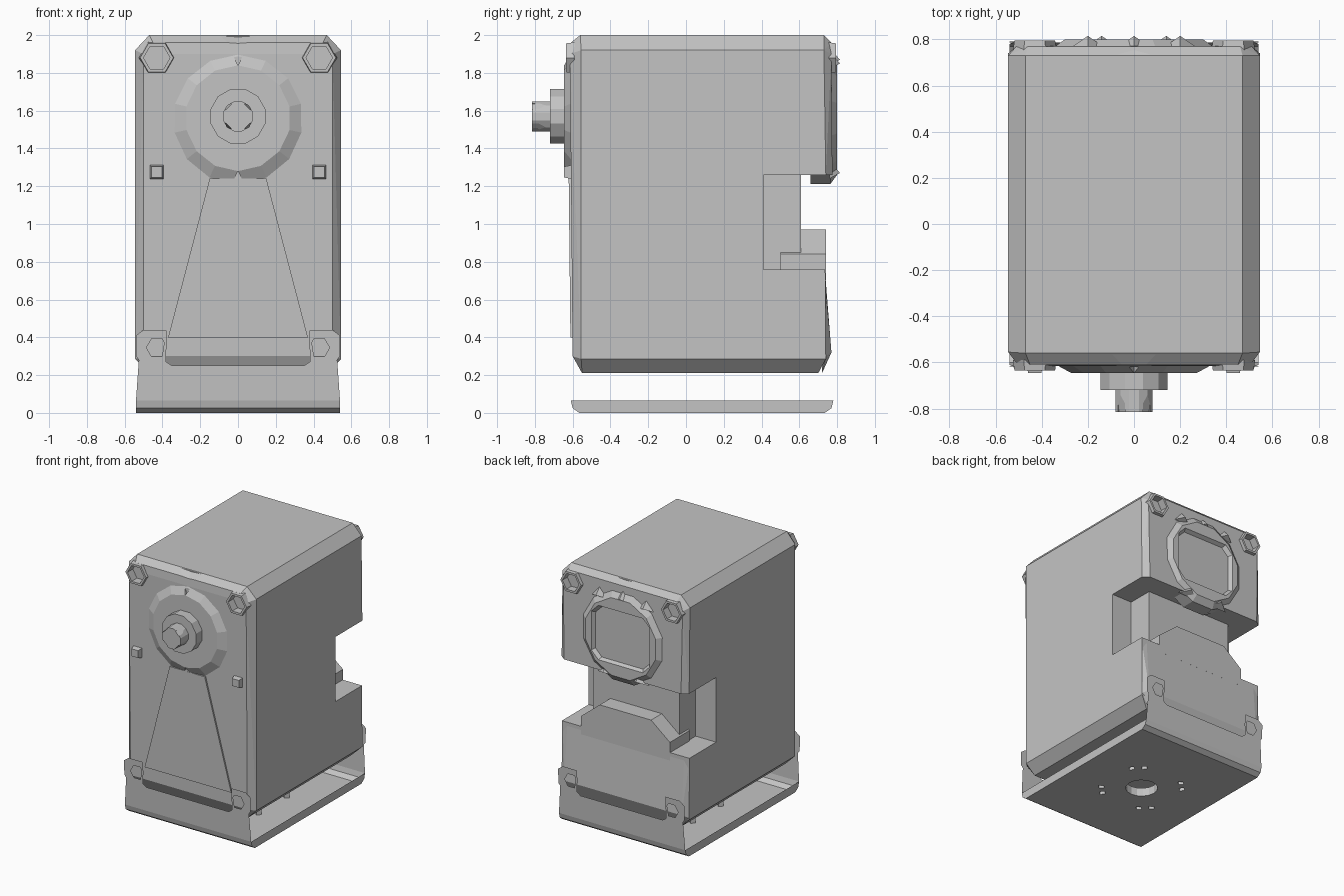
import bpy, bmesh
from math import cos, sin, pi, radians
from mathutils import Vector

old = bpy.data.objects.get("Cube")
if old:
    bpy.data.objects.remove(old, do_unlink=True)

grey = bpy.data.materials.new("light_grey")
grey.use_nodes = True
colour = (0.55, 0.55, 0.55, 1)
grey.diffuse_color = colour
grey.node_tree.nodes["Principled BSDF"].inputs["Base Color"].default_value = colour


def finish(name, bm):
    mesh = bpy.data.meshes.new(name)
    bm.to_mesh(mesh)
    bm.free()
    mesh.materials.append(grey)
    ob = bpy.data.objects.new(name, mesh)
    bpy.context.collection.objects.link(ob)
    return ob


def hull(name, points):
    """Solid convex part around the given points."""
    bm = bmesh.new()
    for p in points:
        bm.verts.new(p)
    res = bmesh.ops.convex_hull(bm, input=bm.verts)
    loose = [v for v in bm.verts if not v.link_faces]
    bmesh.ops.delete(bm, geom=loose, context='VERTS')
    bmesh.ops.dissolve_limit(bm, angle_limit=radians(1), verts=bm.verts, edges=bm.edges)
    bmesh.ops.recalc_face_normals(bm, faces=bm.faces)
    return finish(name, bm)


def both(points):
    """Mirror points across x = 0."""
    return [(s * x, y, z) for s in (-1, 1) for x, y, z in points]


def box(name, w, y0, y1, z0, z1):
    return hull(name, both([(w, y, z) for y in (y0, y1) for z in (z0, z1)]))


def ring(cx, cz, r, y, n, turn=0):
    return [(cx + r * cos(2 * pi * (i + turn) / n), y,
             cz + r * sin(2 * pi * (i + turn) / n)) for i in range(n)]


def disc(name, cx, cz, r0, y0, r1, y1, n, turn=0.5):
    """Tapered disc lying along y."""
    return hull(name, ring(cx, cz, r0, y0, n, turn) + ring(cx, cz, r1, y1, n, turn))


def cut(ob, cutters):
    """Subtract the cutters, bake the result and drop the cutters."""
    for c in cutters:
        c.hide_render = True
        m = ob.modifiers.new("cut", 'BOOLEAN')
        m.object, m.operation, m.solver = c, 'DIFFERENCE', 'EXACT'
    bpy.context.view_layer.update()
    dg = bpy.context.evaluated_depsgraph_get()
    mesh = bpy.data.meshes.new_from_object(ob.evaluated_get(dg))
    ob.modifiers.clear()
    ob.data = mesh
    for c in cutters:
        bpy.data.objects.remove(c, do_unlink=True)


SCREW_X, SCREW_Z, AXIS_Z = 0.43, 1.88, 1.56

# Main housing with chamfered edges and a bulged front cover
housing = hull("housing", both([
    (0.47, -0.56, 2), (0.47, 0.73, 2), (0.545, -0.555, 1.92), (0.545, 0.73, 1.92),
    (0.545, -0.555, 0.285), (0.545, 0.74, 0.285), (0.47, -0.55, 0.21), (0.47, 0.70, 0.21),
    (0.45, -0.61, 1.96), (0.50, -0.615, 1.90), (0.50, -0.60, 0.30)]))
cutters = [
    box("rear_notch_cutter", 0.7, 0.41, 1, 0.76, 1.26),
    hull("top_dip_cutter", both([(0.47, -0.565, 2.02), (0.47, -0.7, 2.02)])
         + [(0, -0.565, 1.99), (0, -0.7, 1.89)])]
cutters += [disc("screw_cutter", s * SCREW_X, SCREW_Z, 0.07, -0.8, 0.07, -0.57, 6, 0)
            for s in (-1, 1)]
cut(housing, cutters)

# Middle of the rear notch
box("notch_core", 0.37, 0.35, 0.61, 0.70, 1.30)
hull("notch_step", both([(x, y, z) for y in (0.5, 0.74)
                         for x, z in ((0.38, 0.7), (0.38, 0.84), (0.22, 0.97))]))

# Rear covers above and below the notch
upper = hull("rear_upper_cover", both([
    (0.545, 0.72, 1.92), (0.545, 0.72, 1.26), (0.47, 0.72, 2), (0.47, 0.73, 2),
    (0.545, 0.73, 1.92), (0.545, 0.74, 1.26), (0.46, 0.77, 1.96), (0.51, 0.77, 1.90),
    (0.50, 0.775, 1.26)]))
cutters = [disc("screw_cutter", s * SCREW_X, SCREW_Z, 0.07, 0.9, 0.07, 0.735, 6, 0)
           for s in (-1, 1)]
cutters.append(hull("dip_cutter", both([(0.42, 0.735, 2.02), (0.42, 0.9, 2.02)])
                    + [(0, 0.735, 1.99), (0, 0.9, 1.87)]))
cut(upper, cutters)
hull("rear_lower_cover", both([
    (0.545, 0.72, 0.76), (0.545, 0.73, 0.76), (0.545, 0.74, 0.30), (0.50, 0.735, 0.76),
    (0.50, 0.77, 0.32), (0.47, 0.72, 0.21)]))

# Raised rear boss with a sunk window
boss = hull("rear_boss", ring(0, AXIS_Z, 0.36, 0.66, 12, 0.5)
            + ring(0, AXIS_Z, 0.36, 0.765, 12, 0.5) + ring(0, AXIS_Z, 0.31, 0.80, 12, 0.5))
window = [(0.19, 0.21), (0.25, 0.15)]
cut(boss, [hull("window_cutter", both([
    (x * k, y, AXIS_Z + s * z * k) for y, k in ((0.77, 0.92), (0.83, 1.08))
    for s in (-1, 1) for x, z in window]))])

# Small pointed ribs around the rear boss
for side, x in ((1, -0.2), (1, 0), (1, 0.2), (-1, -0.14), (-1, 0.14)):
    z = AXIS_Z + side * (0.29 if x else 0.31)
    hull("rear_rib", [(x - 0.08, 0.76, z - 0.03), (x + 0.08, 0.76, z - 0.03),
                      (x, 0.76, z + 0.06), (x, 0.815, z)])

# Front boss, collar and output shaft
front_boss = disc("front_boss", 0, AXIS_Z, 0.365, -0.60, 0.28, -0.645, 14)
notches = [hull("boss_notch", [(x, y, AXIS_Z + s * z) for y in (-0.62, -0.8)
                              for x, z in ((-0.06, 0.40), (0.06, 0.40), (0, 0.28))])
           for s in (-1, 1)]
cut(front_boss, notches)
disc("shaft_collar", 0, AXIS_Z + 0.01, 0.15, -0.62, 0.15, -0.72, 12)
shaft = disc("output_shaft", 0, AXIS_Z + 0.01, 0.082, -0.70, 0.082, -0.815, 12)
cut(shaft, [hull("flute_cutter", ring(0.075 * sx, AXIS_Z + 0.01 + 0.075 * sz, 0.03, -0.725, 4)
                 + ring(0.055 * sx, AXIS_Z + 0.01 + 0.055 * sz, 0.03, -0.9, 4))
            for sx in (-1, 1) for sz in (-1, 1)])

# Tapered panel on the front cover
hull("front_panel", both([(0.15, -0.60, 1.24), (0.15, -0.621, 1.24),
                          (0.37, -0.59, 0.40), (0.37, -0.612, 0.40)]))

# Screw sockets on both covers and small lugs on the front
for s in (-1, 1):
    for name, y0, y1 in (("front_screw_rim", -0.59, -0.635), ("rear_screw_rim", 0.75, 0.795)):
        rim = disc(name, s * SCREW_X, SCREW_Z, 0.095, y0, 0.088, y1, 6, 0)
        cut(rim, [disc("rim_cutter", s * SCREW_X, SCREW_Z, 0.07, y0 * 0.8, 0.07, y1 * 1.2, 6, 0)])
    disc("front_lug", s * SCREW_X, 1.275, 0.055, -0.60, 0.04, -0.645, 4)


# Thin U bracket, one open outward-facing skin
MID = 0.085
bracket = bmesh.new()


def skin(loops, facing):
    """Fill an outline with holes and point it the given way."""
    edges = []
    for pts in loops:
        vs = [bracket.verts.new(p) for p in pts]
        edges += [bracket.edges.new((a, b)) for a, b in zip(vs, vs[1:] + vs[:1])]
    res = bmesh.ops.triangle_fill(bracket, edges=edges, use_beauty=True,
                                  normal=Vector(facing))
    for f in [g for g in res["geom"] if isinstance(g, bmesh.types.BMFace)]:
        f.normal_update()
        if f.normal.dot(Vector(facing)) < 0:
            f.normal_flip()


def flat_ring(cx, cy, r, n):
    return [(cx + r * cos(2 * pi * i / n), cy + r * sin(2 * pi * i / n), 0) for i in range(n)]


# Base with a central bore and paired slots
holes = [flat_ring(0, MID, 0.115, 16)]
for k in range(4):
    for d in (-9, 9):
        a = radians(45 + 90 * k + d)
        holes.append(flat_ring(0.29 * cos(a), MID + 0.29 * sin(a), 0.026, 4))
W = 0.54
base = [(-W, MID - 0.65, 0), (W, MID - 0.65, 0), (W, MID + 0.65, 0), (-W, MID + 0.65, 0)]
skin([base] + holes, (0, 0, -1))
for h in holes:
    c = sum((Vector(p) for p in h), Vector()) / len(h)
    up = Vector((0, 0, 0.065))
    for a, b in zip(h, h[1:] + h[:1]):
        a, b = Vector(a), Vector(b)
        skin([[a, b, b + up, a + up]], c - (a + b) / 2)

# Base side walls, rounded ends and upright flanges with ears
steps = [(0.65, 0), (0.685, 0.025), (0.695, 0.065)]
for s in (-1, 1):
    wall = [(s * W, MID + d, z) for d, z in steps]
    skin([wall + [(x, 2 * MID - y, z) for x, y, z in reversed(wall)]], (s, 0, 0))
    for (d0, z0), (d1, z1) in zip(steps, steps[1:]):
        skin([[(x, MID + s * d, z) for x, d, z in
               ((-W, d0, z0), (W, d0, z0), (W, d1, z1), (-W, d1, z1))]], (0, s, -0.5))
    half = [(W, 0.065), (0.525, 0.28), (W, 0.30), (W, 0.41), (0.50, 0.44), (0.38, 0.44),
            (0.38, 0.27), (0.35, 0.25)]
    outline = half + [(-x, z) for x, z in reversed(half)]
    ears = [[(p[0], p[2]) for p in ring(t * SCREW_X, 0.345, 0.055, 0, 6)] for t in (-1, 1)]
    skin([[(x, MID + s * (0.695 + 0.03 * (z - 0.065)), z) for x, z in loop]
          for loop in [outline] + ears], (0, s, 0))
finish("bracket", bracket)
